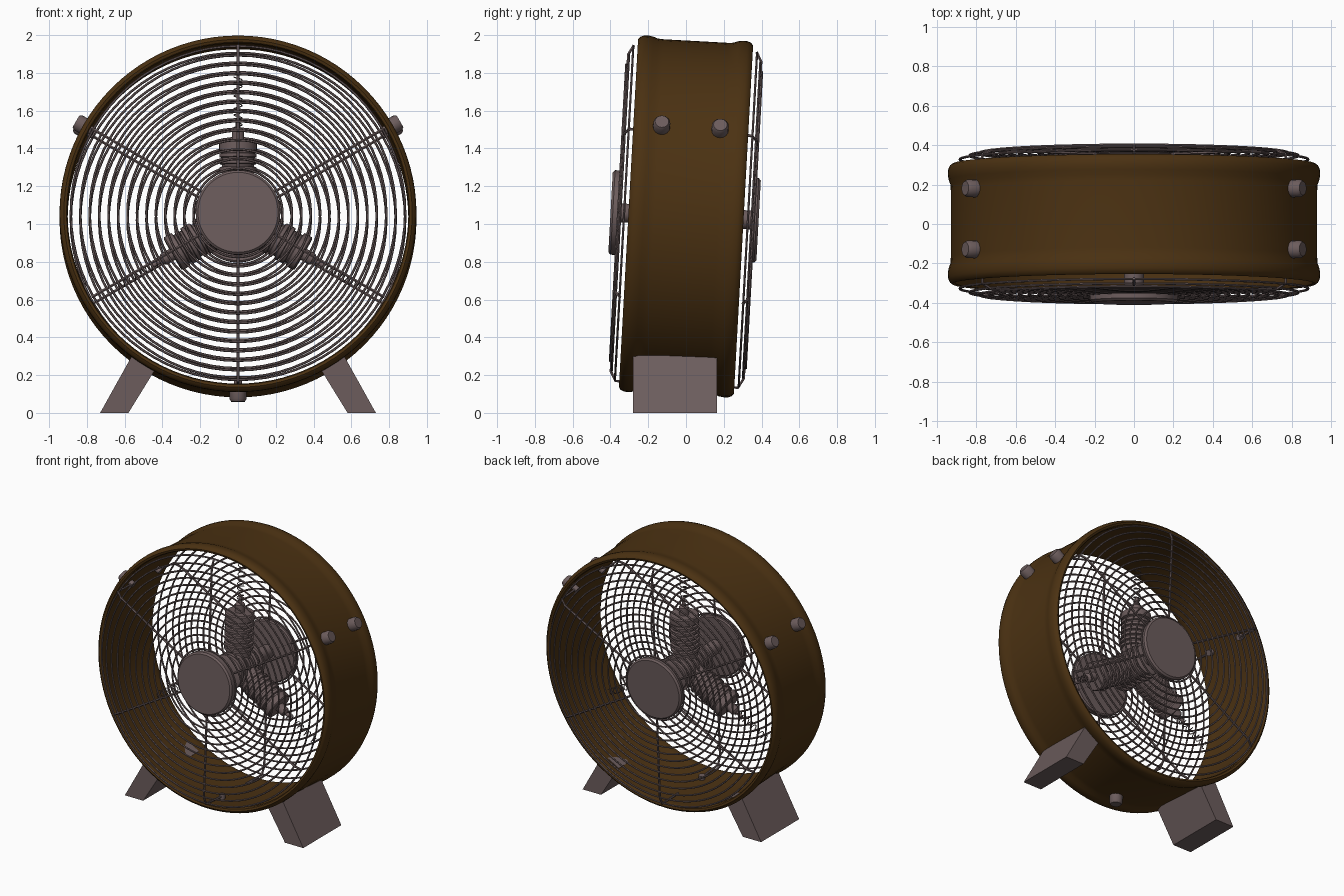
import bpy, bmesh, math
from mathutils import Matrix, Vector

if "Cube" in bpy.data.objects:
    bpy.data.objects.remove(bpy.data.objects["Cube"])

def material(name, rgb):
    m = bpy.data.materials.new(name)
    m.diffuse_color = (*rgb, 1)
    m.use_nodes = True
    m.node_tree.nodes["Principled BSDF"].inputs["Base Color"].default_value = m.diffuse_color
    return m

BROWN = material("brown_enamel", (0.07, 0.031, 0.006))
METAL = material("warm_grey_metal", (0.15, 0.108, 0.108))

# The whole fan head leans back a little about its centre
TILT = Matrix.Translation((0, 0, 1.04)) @ Matrix.Rotation(math.radians(-3.15), 4, 'X')

def radial(deg, r=1.0, y=0.0):
    a = math.radians(deg)
    return Vector((r * math.cos(a), y, r * math.sin(a)))

def finish(ob, smooth=True):
    bpy.ops.object.select_all(action='DESELECT')
    bpy.context.view_layer.objects.active = ob
    ob.select_set(True)
    if ob.type == 'CURVE':
        bpy.ops.object.convert(target='MESH')
        ob = bpy.context.view_layer.objects.active
    if smooth:
        bpy.ops.object.shade_smooth_by_angle(angle=math.radians(35))
    return ob

def lathe(name, profile, mat, origin=(0, 0, 0), axis=(0, 1, 0), sides=32, closed=False):
    """Turn (radius, height) points round an axis, then tilt with the head."""
    bm = bmesh.new()
    rows = []
    for r, h in profile:
        rows.append([bm.verts.new((r * math.cos(t), r * math.sin(t), h))
                     for t in (2 * math.pi * i / sides for i in range(sides))])
    pairs = list(zip(rows, rows[1:]))
    if closed:
        pairs.append((rows[-1], rows[0]))
    else:
        bm.faces.new(rows[0])
        bm.faces.new(rows[-1])
    for a, b in pairs:
        for i in range(sides):
            j = (i + 1) % sides
            bm.faces.new((a[i], a[j], b[j], b[i]))
    bmesh.ops.recalc_face_normals(bm, faces=bm.faces)
    turn = Vector(axis).to_track_quat('Z', 'Y').to_matrix().to_4x4()
    bm.transform(TILT @ Matrix.Translation(origin) @ turn)
    me = bpy.data.meshes.new(name)
    bm.to_mesh(me)
    bm.free()
    me.materials.append(mat)
    ob = bpy.data.objects.new(name, me)
    bpy.context.collection.objects.link(ob)
    return finish(ob)

def wires(name, paths, thick, cyclic=False):
    """Round wires along point paths, all in one object."""
    cu = bpy.data.curves.new(name, 'CURVE')
    cu.dimensions = '3D'
    cu.bevel_depth = thick
    cu.bevel_resolution = 1
    cu.use_fill_caps = True
    for path in paths:
        s = cu.splines.new('POLY')
        s.points.add(len(path) - 1)
        for p, co in zip(s.points, path):
            p.co = (*(TILT @ Vector(co)), 1)
        s.use_cyclic_u = cyclic
    cu.materials.append(METAL)
    ob = bpy.data.objects.new(name, cu)
    bpy.context.collection.objects.link(ob)
    return finish(ob)

# Drum housing: open thin shell with a rounded lip at each end
half = [(0.93, 0.17), (0.932, 0.20), (0.941, 0.225), (0.945, 0.25), (0.944, 0.275),
        (0.936, 0.295), (0.922, 0.305), (0.908, 0.30), (0.902, 0.285), (0.905, 0.25), (0.912, 0.20)]
drum = half + [(r, -h) for r, h in reversed(half)]
lathe("drum_housing", drum, BROWN, sides=96, closed=True)

# Front and back guards: concentric rings, spokes and a centre disc
BOLT_ANGLES = (30, 150, 270)
for side, label in ((-1, "front"), (1, "back")):
    rings = []
    for i in range(14):
        r = 0.885 - 0.05 * i
        y = side * (0.328, 0.348)[i] if i < 2 else side * 0.36
        rings.append([radial(k * 5, r, y) for k in range(72)])
    wires(label + "_guard_rings", rings, 0.0065, cyclic=True)
    spokes = []
    for a in range(30, 390, 60):
        path = [radial(a, 0.1, side * 0.352), radial(a, 0.84, side * 0.352),
                radial(a, 0.89, side * 0.325)]
        if a in BOLT_ANGLES:
            path.append(radial(a, 0.895, side * 0.14))
        spokes.append(path)
    wires(label + "_guard_spokes", spokes, 0.008)
    out = 0.40 if side < 0 else 0.385
    lathe(label + "_centre_disc",
          [(0.215, 0.345), (0.224, 0.352), (0.224, out - 0.012), (0.212, out)],
          METAL, axis=(0, side, 0), sides=48)

# Motor core with ridges and the shaft joining the discs
core = [(0.05, -0.35), (0.05, -0.15), (0.10, -0.15)]
for i in range(6):
    h = -0.14 + i * 0.05
    core += [(0.125, h), (0.125, h + 0.025), (0.11, h + 0.025), (0.11, h + 0.045)]
core += [(0.10, 0.16), (0.05, 0.16), (0.05, 0.35)]
lathe("motor_core", core, METAL)

# Three finned cylinders, each with a cap, a stud and a spring
for n, a in enumerate((90, 210, 330), 1):
    fins = [(0.085, 0.05)]
    for i in range(6):
        h = 0.13 + i * 0.036
        fins += [(0.085, h), (0.098, h + 0.004), (0.098, h + 0.022), (0.085, h + 0.026)]
    fins += [(0.085, 0.345), (0.10, 0.35), (0.10, 0.393), (0.093, 0.40)]
    lathe(f"motor_cylinder_{n}", fins, METAL, axis=radial(a))
    lathe(f"cylinder_stud_{n}", [(0.033, 0.39), (0.033, 0.455), (0.025, 0.465), (0.012, 0.47), (0.012, 0.52)],
          METAL, axis=radial(a), sides=16)
    d, t = radial(a), radial(a + 90)
    coil = []
    for k in range(97):
        w = 2 * math.pi * k / 12
        coil.append(d * (0.47 + 0.27 * k / 96) + (t * math.cos(w) + Vector((0, 1, 0)) * math.sin(w)) * 0.022)
    wires(f"cylinder_spring_{n}", [coil], 0.003)

# Bolts through the drum wall
bolt = [(0.022, 0.88), (0.022, 0.925), (0.045, 0.925), (0.045, 0.975), (0.036, 0.99)]
for a, y in ((30, -0.155), (30, 0.155), (150, -0.155), (150, 0.155), (270, -0.135)):
    lathe(f"bolt_{a}_{'front' if y < 0 else 'back'}", bolt, METAL,
          origin=(0, y, 0), axis=radial(a), sides=16)

# Two slanted feet
for side, label in ((-1, "left"), (1, "right")):
    bm = bmesh.new()
    outline = [(0.58, 0), (0.73, 0), (0.56, 0.305), (0.435, 0.235)]
    face = bm.faces.new([bm.verts.new((side * x, -0.28, z)) for x, z in outline])
    ext = bmesh.ops.extrude_face_region(bm, geom=[face])
    bmesh.ops.translate(bm, vec=(0, 0.445, 0),
                        verts=[v for v in ext["geom"] if isinstance(v, bmesh.types.BMVert)])
    bmesh.ops.recalc_face_normals(bm, faces=bm.faces)
    me = bpy.data.meshes.new(label + "_foot")
    bm.to_mesh(me)
    bm.free()
    me.materials.append(METAL)
    bpy.context.collection.objects.link(bpy.data.objects.new(label + "_foot", me))
